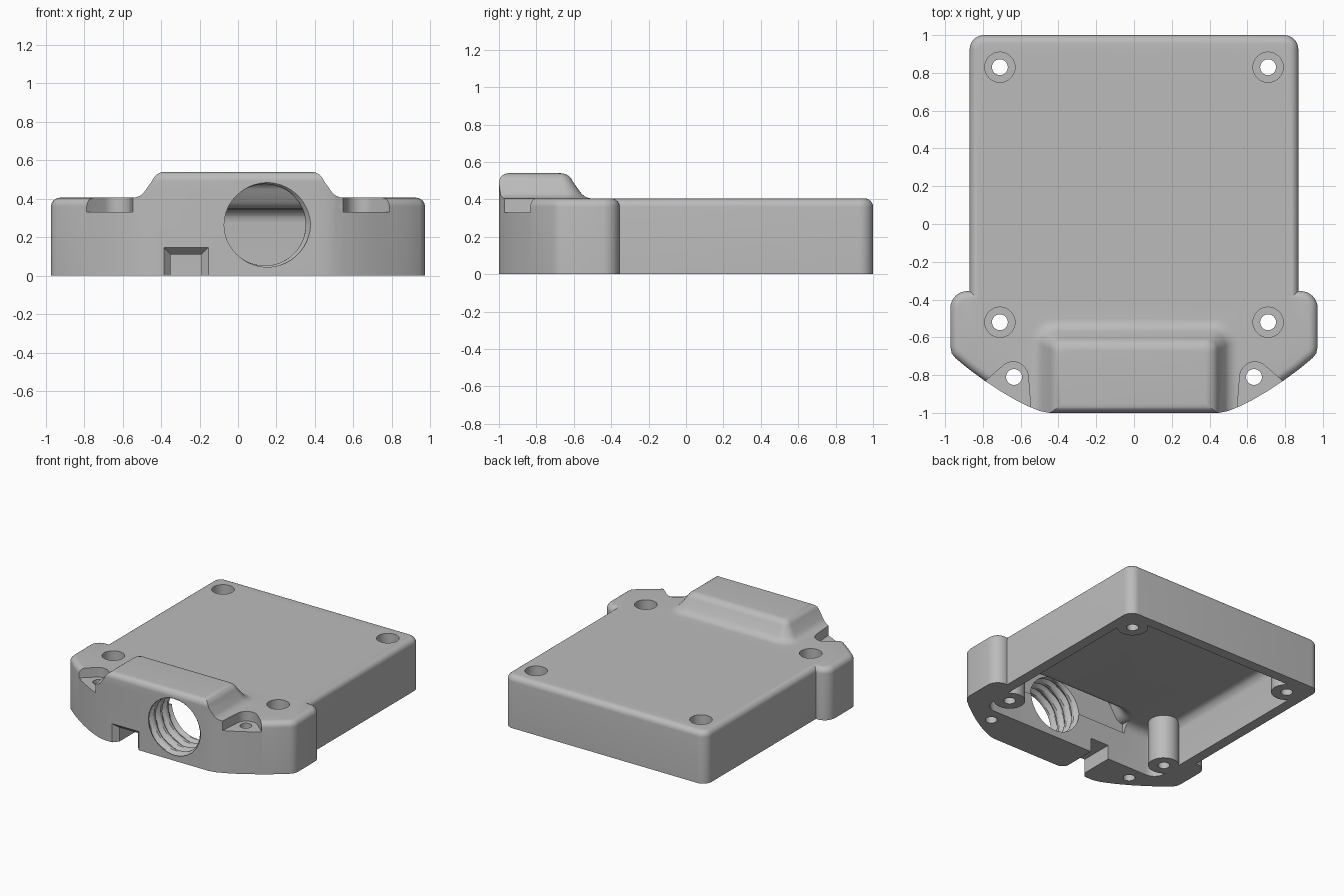
import bpy, bmesh, math
from mathutils import Vector

if "Cube" in bpy.data.objects:
    bpy.data.objects.remove(bpy.data.objects["Cube"])

grey = bpy.data.materials.new("plain grey")
grey.diffuse_color = (0.5, 0.5, 0.5, 1)
grey.use_nodes = True
grey.node_tree.nodes["Principled BSDF"].inputs["Base Color"].default_value = grey.diffuse_color


def loft(name, rings):
    """Closed solid through rings of equal point count."""
    bm = bmesh.new()
    vs = [[bm.verts.new(p) for p in r] for r in rings]
    n = len(rings[0])
    for a, b in zip(vs, vs[1:]):
        for i in range(n):
            j = (i + 1) % n
            bm.faces.new((a[i], a[j], b[j], b[i]))
    bm.faces.new(vs[0][::-1])
    bm.faces.new(vs[-1])
    bmesh.ops.recalc_face_normals(bm, faces=bm.faces)
    me = bpy.data.meshes.new(name)
    bm.to_mesh(me)
    bm.free()
    me.materials.append(grey)
    ob = bpy.data.objects.new(name, me)
    bpy.context.collection.objects.link(ob)
    return ob


def arc(cx, cy, r, a0, a1, n=8):
    return [(cx + r * math.cos(math.radians(a0 + (a1 - a0) * i / n)),
             cy + r * math.sin(math.radians(a0 + (a1 - a0) * i / n))) for i in range(n + 1)]


def rrect(x0, x1, y0, y1, r):
    return (arc(x1 - r, y0 + r, r, -90, 0) + arc(x1 - r, y1 - r, r, 0, 90)
            + arc(x0 + r, y1 - r, r, 90, 180) + arc(x0 + r, y0 + r, r, 180, 270))


def inset(pts, d):
    """Mitred inward offset of a counter-clockwise outline."""
    out, n = [], len(pts)
    for i in range(n):
        p, q, s = (Vector(pts[(i + k) % n]) for k in (-1, 0, 1))
        e, f = (q - p).normalized(), (s - q).normalized()
        n1, n2 = Vector((-e.y, e.x)), Vector((-f.y, f.x))
        m = (n1 + n2) / (1 + n1.dot(n2))
        out.append(tuple(q + m * d))
    return out


def prism(name, pts, z0, z1, fillet=0.0):
    """Upright extrusion with a rounded top edge."""
    prof = [(0, z0)]
    if fillet:
        for i in range(7):
            a = math.pi / 2 * i / 6
            prof.append((fillet * (1 - math.cos(a)), z1 - fillet + fillet * math.sin(a)))
    else:
        prof.append((0, z1))
    return loft(name, [[(x, y, z) for x, y in inset(pts, d)] for d, z in prof])


def circle(x, y, r, n=32):
    return arc(x, y, r, 0, 360, n)[:-1]


def combine(target, tool, op):
    m = target.modifiers.new("join", 'BOOLEAN')
    m.operation, m.solver, m.object = op, 'EXACT', tool
    bpy.context.view_layer.objects.active = target
    bpy.ops.object.modifier_apply(modifier=m.name)
    bpy.data.objects.remove(tool, do_unlink=True)


def hump(name, half, back, front, top, base, round_front):
    """Raised dome: S-shaped flanks on sides and back, upright front."""
    R = 0.07
    prof = [(0.17, base - 0.08)]
    prof += [(0.17 - 0.08 * math.sin(math.radians(a)),
              base + 0.08 * (1 - math.cos(math.radians(a)))) for a in range(0, 61, 10)]
    prof += [(R * math.cos(math.radians(a)), top - R + R * math.sin(math.radians(a)))
             for a in range(20, 91, 10)]
    rings = []
    for d, z in prof:
        t = max(0, z - (top - round_front)) / round_front if round_front else 0
        f = front + round_front * (1 - math.sqrt(max(0, 1 - t * t)))
        w, b, r = half + d, back + d, 0.02 + d * 0.6
        pts = ([(-w, f), (w, f)] + arc(w - r, b - r, r, 0, 90) + arc(-w + r, b - r, r, 90, 180))
        rings.append([(x, y, z) for x, y in pts])
    return loft(name, rings)


# main box
case = prism("sensor_case", rrect(-0.87, 0.87, -0.66, 1.0, 0.075), 0, 0.405, 0.045)

# wider front section with curved corners
half = [(0.45, -1.0), (0.5, -0.99), (0.56, -0.965), (0.63, -0.93), (0.71, -0.883),
        (0.79, -0.83), (0.87, -0.772), (0.945, -0.71), (0.965, -0.685), (0.972, -0.65)]
half += arc(0.882, -0.445, 0.09, 0, 90)
nose_outline = half + [(-x, y) for x, y in reversed(half)]
combine(case, prism("nose", nose_outline, 0, 0.405, 0.045), 'UNION')

# raised dome, trimmed to the front outline
dome = hump("dome", 0.38, -0.67, -1.0, 0.54, 0.405, 0.05)
combine(dome, prism("dome_trim", nose_outline, 0, 0.8), 'INTERSECT')
combine(case, dome, 'UNION')

# hollow interior, open underneath
combine(case, prism("cavity", rrect(-0.79, 0.79, -0.7, 0.92, 0.09), -0.1, 0.345, 0.07), 'DIFFERENCE')
combine(case, hump("dome_cavity", 0.33, -0.70 + 0.01, -0.72, 0.485, 0.345, 0), 'DIFFERENCE')

# screw posts with counterbored holes
for x in (-0.71, 0.71):
    for y in (-0.52, 0.83):
        combine(case, prism("post", circle(x, y, 0.11), 0.0, 0.38), 'UNION')
        combine(case, prism("bore", circle(x, y, 0.08), 0.15, 0.6), 'DIFFERENCE')
        combine(case, prism("hole", circle(x, y, 0.042), -0.1, 0.6), 'DIFFERENCE')

# front mounting ears: open pockets with through holes
pocket = [(0.54, -1.06), (0.95, -0.975)] + arc(0.64, -0.81, 0.08, 50, 175, 12)
for s in (1, -1):
    pts = [(s * x, y) for x, y in pocket]
    combine(case, prism("pocket", pts if s > 0 else pts[::-1], 0.33, 0.7), 'DIFFERENCE')
    combine(case, prism("ear_hole", circle(s * 0.635, -0.81, 0.042), -0.1, 0.6), 'DIFFERENCE')

# threaded round port through the front wall
rings = []
for k in range(38):
    y = -1.03 + 0.01 * k
    ring = []
    for i in range(48):
        a = 2 * math.pi * i / 48
        ph = (y / 0.08 + i / 48) % 1
        r = 0.212 + 0.026 * max(0, 1 - abs(ph - 0.5) / 0.35)
        ring.append((0.14 + r * math.cos(a), y, 0.264 + r * math.sin(a)))
    rings.append(ring)
combine(case, loft("port", rings), 'DIFFERENCE')

# cable notch with a flared mouth
rings = []
for y, w, z in ((-1.05, 0.16, 0.19), (-0.96, 0.08, 0.11), (-0.65, 0.08, 0.11)):
    rings.append([(-0.27 - w, y, -0.1), (-0.27 + w, y, -0.1), (-0.27 + w, y, z), (-0.27 - w, y, z)])
combine(case, loft("notch", rings), 'DIFFERENCE')

# smooth rounded areas, keep crisp edges
bpy.ops.object.select_all(action='DESELECT')
case.select_set(True)
bpy.context.view_layer.objects.active = case
bpy.ops.object.shade_smooth_by_angle(angle=math.radians(30))
